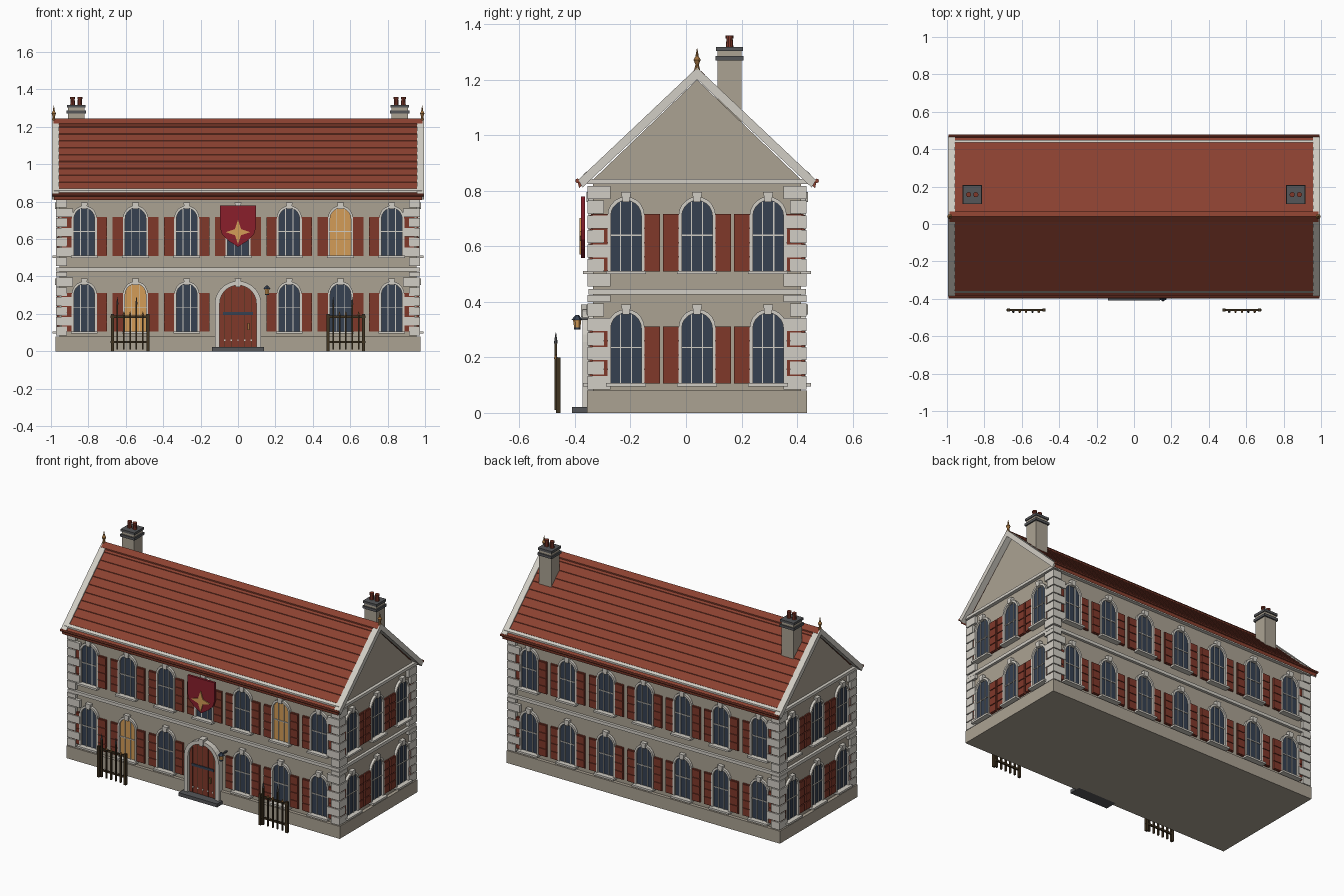
import bpy, bmesh, math
from mathutils import Matrix, Vector

if "Cube" in bpy.data.objects:
    bpy.data.objects.remove(bpy.data.objects["Cube"])

def lin(r, g, b):
    return tuple((c / 12.92 if c <= .04045 else ((c + .055) / 1.055) ** 2.4) for c in (r, g, b)) + (1,)

COLORS = {
    "stone_wall": lin(.67, .635, .575), "pale_trim": lin(.82, .805, .77), "roof_red": lin(.545, .255, .19),
    "shutter_red": lin(.50, .22, .165), "window_blue": lin(.21, .255, .32), "amber": lin(.83, .61, .34),
    "maroon": lin(.54, .12, .17), "slate_grey": lin(.33, .335, .345), "dark_wood": lin(.25, .2, .13),
    "bronze": lin(.62, .44, .24)}
MATS = {}
for n, c in COLORS.items():
    MATS[n] = bpy.data.materials.new(n)
    MATS[n].diffuse_color = c

parts = {}          # (part name, colour) -> bmesh
I = Matrix.Identity(4)
CY = 0.04           # centre line of the house in y
HOUSE = Matrix.Translation((0, CY, 0))

def get(name, col):
    return parts.setdefault((name, col), bmesh.new())

def prism(name, col, pts, y0, y1, m=I):
    """Extrude an (x, z) outline from y0 to y1."""
    bm = get(name, col)
    a = [bm.verts.new(m @ Vector((x, y0, z))) for x, z in pts]
    b = [bm.verts.new(m @ Vector((x, y1, z))) for x, z in pts]
    fs = [bm.faces.new(a), bm.faces.new(b[::-1])]
    for i in range(len(a)):
        j = (i + 1) % len(a)
        fs.append(bm.faces.new((a[j], a[i], b[i], b[j])))
    bmesh.ops.recalc_face_normals(bm, faces=fs)

def box(name, col, x, y, z, m=I):
    prism(name, col, [(x[0], z[0]), (x[1], z[0]), (x[1], z[1]), (x[0], z[1])], y[0], y[1], m)

def cone(name, col, p, r1, r2, z0, z1, seg=10):
    bmesh.ops.create_cone(get(name, col), cap_ends=True, segments=seg, radius1=r1, radius2=r2,
                          depth=z1 - z0, matrix=Matrix.Translation((p[0], p[1], (z0 + z1) / 2)))

def arch(u, hw, z0, spring, rise, n=10):
    return [(u + hw, z0)] + [(u + hw * math.cos(math.pi * i / n), spring + rise * math.sin(math.pi * i / n))
                             for i in range(n + 1)] + [(u - hw, z0)]

def arch_ring(name, col, outer, inner, y0, y1, m):
    for i in range(len(outer) - 1):
        prism(name, col, [outer[i], outer[i + 1], inner[i + 1], inner[i]], y0, y1, m)

def keystone(u, z0, z1, y0, y1, m):
    prism("keystones", "pale_trim", [(u - .012, z0), (u + .012, z0), (u + .018, z1), (u - .018, z1)], y0, y1, m)

def window(u, z, D, m, lit=False):
    w = -D
    prism("lit_window_glass" if lit else "window_glass", "amber" if lit else "window_blue",
          arch(u, .057, z, z + .2, .057), w, w - .004, m)
    arch_ring("window_surrounds", "pale_trim", arch(u, .067, z, z + .2, .069),
              arch(u, .055, z, z + .2, .055), w, w - .016, m)
    for dx in (-.02, .02):
        box("window_bars", "pale_trim", (u + dx - .002, u + dx + .002), (w, w - .009), (z, z + .25), m)
    box("window_bars", "pale_trim", (u - .056, u + .056), (w, w - .009), (z + .128, z + .133), m)
    box("window_sills", "pale_trim", (u - .072, u + .072), (w, w - .036), (z - .01, z + .002), m)
    keystone(u, z + .25, z + .285, w, w - .024, m)
    # shutters with four stacked boards each
    for s in (-1, 1):
        c = u + s * .0935
        box("shutters", "shutter_red", (c - .029, c + .029), (w, w - .008), (z, z + .207), m)
        for k in range(4):
            a = z + .004 + k * .051
            box("shutters", "shutter_red", (c - .027, c + .027), (w - .007, w - .013), (a, a + .046), m)

# walls, plinth and string courses
def tier(name, col, d, z0, z1):
    box(name, col, (-.955 - d, .955 + d), (-.375 - d, .375 + d), (z0, z1), HOUSE)
tier("plinth", "stone_wall", .021, 0, .08)
tier("walls", "stone_wall", 0, .08, .84)
tier("string_course", "pale_trim", .017, .427, .447)
tier("cornice", "pale_trim", .022, .825, .843)

# facades: all four sides share the same window bays
for k in range(4):
    m = HOUSE @ Matrix.Rotation(k * math.pi / 2, 4, 'Z')
    bays = [i * .274 for i in range(-3, 4)] if k % 2 == 0 else [-.256, 0, .256]
    D = .375 if k % 2 == 0 else .955
    for i, u in enumerate(bays):
        for floor, z in enumerate((.105, .51)):
            if k == 0 and floor == 0 and i == 3:
                continue
            window(u, z, D, m, k == 0 and (floor, i) in ((0, 1), (1, 5)))

# corner quoins, alternating long and short
for sx in (-1, 1):
    for sy in (-1, 1):
        for f0 in (.085, .455):
            for r in range(7):
                lx, ly = (.09, .06) if r % 2 else (.06, .083)
                z = f0 + r * .0525
                h = .047 if r < 6 or f0 > .4 else .025
                box("quoins", "pale_trim", (sx * .973, sx * (.973 - lx)), (sy * .395, sy * (.395 - ly)),
                    (z, z + h), HOUSE)

# gable walls and roof, drawn as outlines along the length
LONG = HOUSE @ Matrix.Rotation(math.pi / 2, 4, 'Z')
RIDGE, SLOPE, SPAN = 1.238, .945, .43
top = lambda s: RIDGE - SLOPE * s
prism("gables", "stone_wall", [(-.375, .84), (.375, .84), (0, 1.2)], -.957, .957, LONG)
N = 11
half = []
for i in range(N):
    a, b = SPAN * i / N, SPAN * (i + 1) / N
    half += [(a, top(a) - .004), (b, top(b))]
outline = [(-y, z) for y, z in half[::-1]] + half[1:] + [(SPAN - .005, top(SPAN) - .022), (0, RIDGE - .035),
                                                          (-SPAN + .005, top(SPAN) - .022)]
prism("tiled_roof", "roof_red", outline, -.985, .985, LONG)
prism("ridge_cap", "roof_red", [(-.028, top(.028) - .01), (-.028, top(.028) + .007), (0, RIDGE + .007),
                                (.028, top(.028) + .007), (.028, top(.028) - .01)], -.987, .987, LONG)
for s in (-1, 1):
    # eave gutter and pale snow rail
    prism("eave_gutters", "roof_red", [(s * (SPAN + .001 + .008 * math.cos(t * math.pi / 4)),
          .836 + .008 * math.sin(t * math.pi / 4)) for t in range(8)], -.993, .993, LONG)
    prism("roof_rails", "pale_trim", [(s * .397, top(.397) - .005), (s * .397, top(.397) + .008),
          (s * .409, top(.409) + .008), (s * .409, top(.409) - .005)], -.985, .985, LONG)
    # barge boards on both gable ends
    for e in (-1, 1):
        prism("barge_boards", "pale_trim", [(0, RIDGE + .006), (s * .428, top(.428) + .006),
              (s * .413, top(.413) - .036), (0, RIDGE - .036)], e * .956, e * .995, LONG)

# chimneys and finials
for s in (-1, 1):
    x, y = s * .865, .157
    sq = lambda n, c, r, z0, z1: box(n, c, (x - r, x + r), (y - r, y + r), (z0, z1))
    sq("chimney_shafts", "stone_wall", .043, 1.03, 1.31)
    sq("chimney_caps", "slate_grey", .051, 1.27, 1.286)
    sq("chimney_caps", "slate_grey", .049, 1.303, 1.318)
    for d in (-.019, .019):
        cone("chimney_pots", "shutter_red", (x + d, y), .014, .011, 1.315, 1.35)
        cone("chimney_pots", "shutter_red", (x + d, y), .014, .014, 1.348, 1.36)
    p = (s * .985, CY)
    cone("finials", "bronze", p, .011, .006, 1.235, 1.255)
    cone("finials", "bronze", p, .006, .013, 1.255, 1.272)
    cone("finials", "bronze", p, .013, .006, 1.272, 1.284)
    cone("finials", "bronze", p, .006, .001, 1.284, 1.313)

# front door with arched surround, planks, strap, nails and handle
W = -.375
prism("front_door", "shutter_red", arch(0, .1, .02, .255, .1), W, W - .022, HOUSE)
arch_ring("door_surround", "pale_trim", arch(0, .124, .02, .255, .12, 14),
          arch(0, .098, .02, .255, .098, 14), W, W - .038, HOUSE)
keystone(0, .345, .39, W, W - .044, HOUSE)
for i in range(-2, 3):
    h = .255 + math.sqrt(.094 ** 2 - (i * .037) ** 2)
    box("door_plank_joints", "dark_wood", (i * .037 - .0012, i * .037 + .0012), (W - .02, W - .0235), (.02, h), HOUSE)
box("door_strap", "window_blue", (-.08, .08), (W - .02, W - .027), (.194, .209), HOUSE)
for i in range(-2, 3):
    box("door_nails", "pale_trim", (i * .035 - .004, i * .035 + .004), (W - .02, W - .026), (.054, .062), HOUSE)
box("door_handle", "bronze", (.05, .062), (W - .02, W - .034), (.115, .15), HOUSE)
box("door_step", "slate_grey", (-.138, .138), (-.41, -.33), (0, .022))

# shield banner with four-pointed star
prism("shield", "maroon", [(-.096, .78), (.096, .78), (.096, .66), (.085, .625), (.05, .59), (0, .558),
                           (-.05, .59), (-.085, .625), (-.096, .66)], -.363, -.378)
prism("shield_star", "amber", [((.066 if i % 2 == 0 else .023) * math.sin(i * math.pi / 4),
      .637 + (.066 if i % 2 == 0 else .023) * math.cos(i * math.pi / 4)) for i in range(8)], -.377, -.384)

# wall lantern
L = (.155, -.392)
box("lantern_bracket", "slate_grey", (.15, .16), (-.392, -.335), (.335, .343))
cone("lantern_glass", "amber", L, .011, .015, .305, .336, 6)
cone("lantern_cap", "window_blue", L, .022, .006, .334, .352, 6)
cone("lantern_cap", "window_blue", L, .012, .012, .3, .307, 6)

# two railings with posts, pickets and a tall spear
for s in (-1, 1):
    c, y = s * .577, -.46
    for d in (-.095, .095):
        box("railing_posts", "dark_wood", (c + d - .008, c + d + .008), (y - .008, y + .008), (0, .2))
    for z in (.05, .185):
        box("railing_bars", "dark_wood", (c - .104, c + .104), (y - .005, y + .005), (z - .006, z + .006))
    for i in range(-2, 3):
        x = c + i * .034
        tall = i in (-2, 1)
        h = .25 if tall else .195
        box("railing_pickets", "dark_wood", (x - .004, x + .004), (y - .014, y - .004), (.01, h))
        cone("picket_tips", "slate_grey" if tall else "bronze", (x, y - .009), .007, .001, h, h + (.04 if tall else .018), 6)

# turn every part into an object
for (name, col), bm in parts.items():
    me = bpy.data.meshes.new(name)
    bm.to_mesh(me)
    bm.free()
    me.materials.append(MATS[col])
    bpy.context.collection.objects.link(bpy.data.objects.new(name, me))

for m in bpy.data.materials:
    if m.users and not m.is_grease_pencil:
        m.use_nodes = True
        m.node_tree.nodes["Principled BSDF"].inputs["Base Color"].default_value = m.diffuse_color
